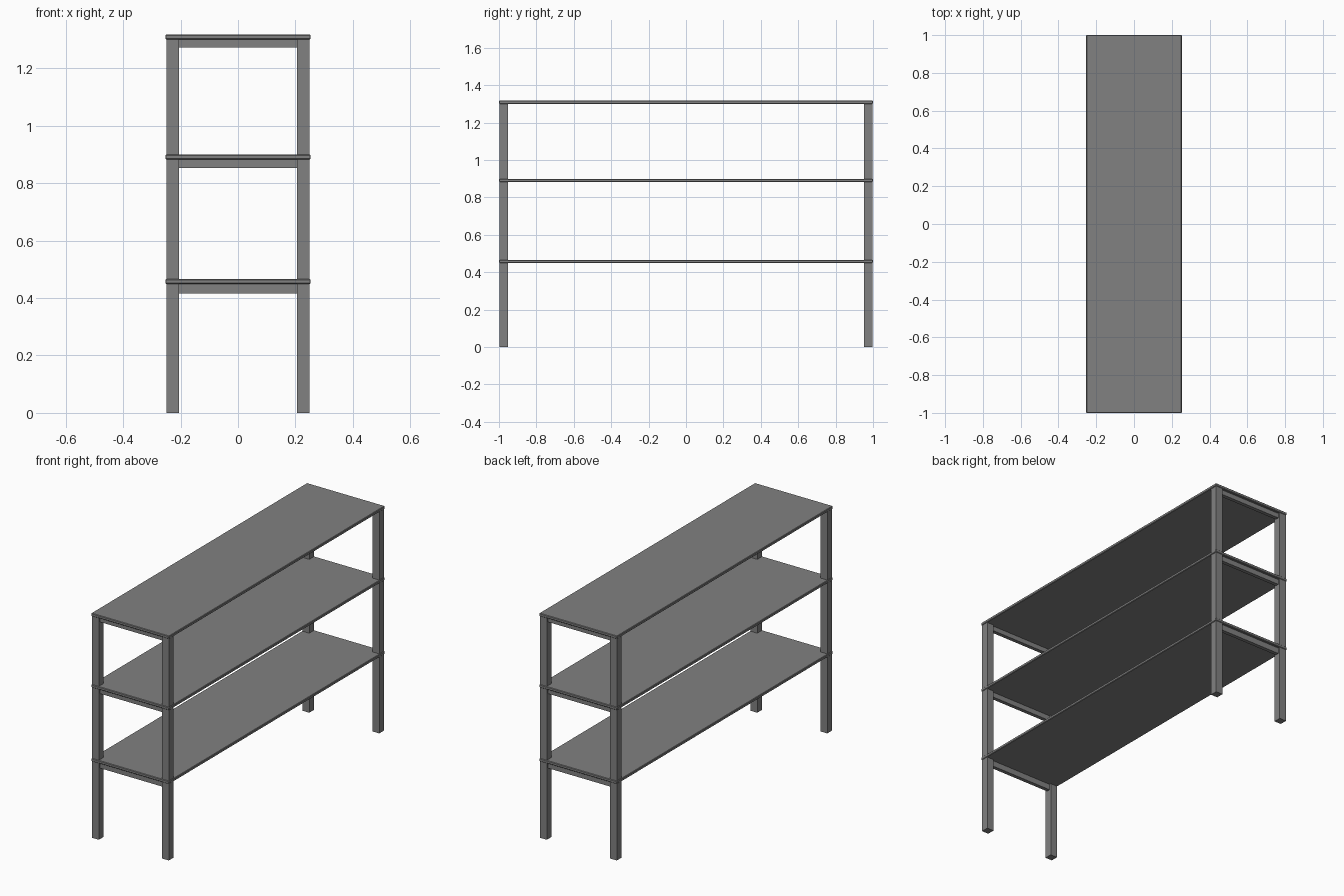
import bpy

cube = bpy.data.objects.get("Cube")
if cube:
    bpy.data.objects.remove(cube, do_unlink=True)

grey = bpy.data.materials.new("grey_metal")
grey.use_nodes = True
colour = (0.22, 0.22, 0.22, 1)
grey.diffuse_color = colour
grey.node_tree.nodes["Principled BSDF"].inputs["Base Color"].default_value = colour


def box(name, x, y, z, bevel=0):
    """Box spanning the given (low, high) ranges."""
    spans = (x, y, z)
    bpy.ops.mesh.primitive_cube_add(size=1, location=[(a + b) / 2 for a, b in spans])
    ob = bpy.context.object
    ob.name = name
    ob.scale = [b - a for a, b in spans]
    bpy.ops.object.transform_apply(location=False, rotation=False, scale=True)
    ob.data.materials.append(grey)
    if bevel:
        mod = ob.modifiers.new("soft_edges", "BEVEL")
        mod.width = bevel
        mod.segments = 1
    return ob


def span(a, b, side):
    return tuple(sorted((a * side, b * side)))


# Shelf boards, each with a thin cross rail under both ends
levels = {"bottom": (0.449, 0.466, 0.415),
          "middle": (0.882, 0.899, 0.852),
          "top": (1.3, 1.317, 1.272)}
for level, (under, over, rail_low) in levels.items():
    box(level + "_shelf", (-0.253, 0.253), (-1, 1), (under, over), 0.003)
    for end, sy in (("front", -1), ("back", 1)):
        box(f"{level}_{end}_rail", (-0.206, 0.206),
            span(0.963, 0.985, sy), (rail_low, under))

# Square corner posts
for end, sy in (("front", -1), ("back", 1)):
    for side, sx in (("right", -1), ("left", 1)):
        box(f"{end}_{side}_post", span(0.205, 0.249, sx),
            span(0.953, 0.997, sy), (0, 1.302))
